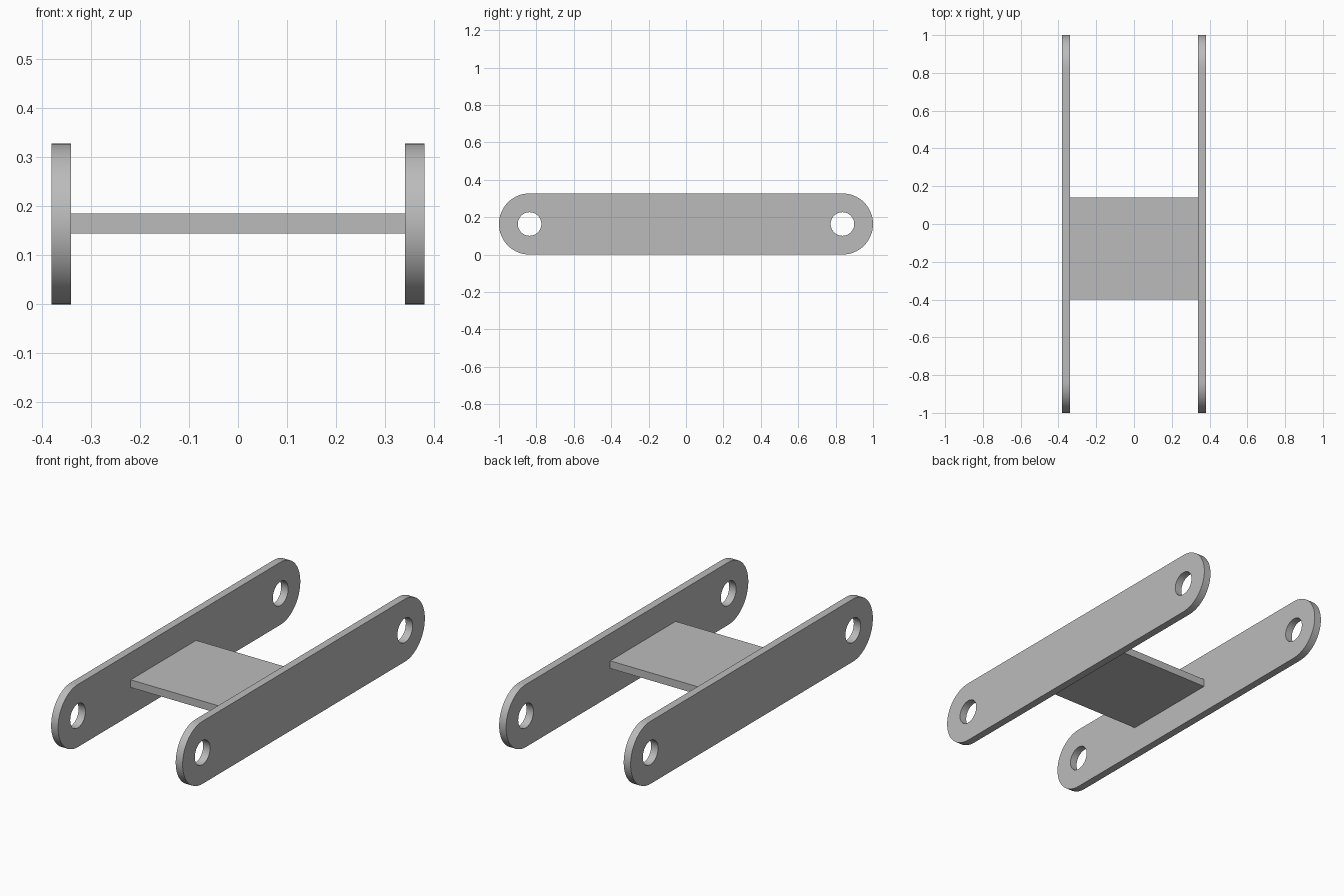
import bpy
import bmesh
from math import sin, cos, pi, radians

RADIUS = 0.1635      # rounded end of a side plate
HOLE = 0.063         # pin hole
THICK = 0.04
INNER_X = 0.34       # inner face of a side plate
PIN_Y = 1 - RADIUS
SEGS = 64

cube = bpy.data.objects.get("Cube")
if cube:
    bpy.data.objects.remove(cube, do_unlink=True)

grey = bpy.data.materials.new("light grey metal")
grey.use_nodes = True
colour = (0.5, 0.5, 0.5, 1)
grey.diffuse_color = colour
grey.node_tree.nodes["Principled BSDF"].inputs["Base Color"].default_value = colour


def finish(bm, name):
    bmesh.ops.recalc_face_normals(bm, faces=bm.faces)
    mesh = bpy.data.meshes.new(name)
    bm.to_mesh(mesh)
    bm.free()
    mesh.materials.append(grey)
    obj = bpy.data.objects.new(name, mesh)
    bpy.context.collection.objects.link(obj)
    return obj


def side_plate(name, x):
    """Long link with round ends and a pin hole at each end."""
    bm = bmesh.new()
    seams = []
    for end in (-1, 1):
        hole, rim = [], []
        for i in range(SEGS):
            c, s = cos(2 * pi * i / SEGS), sin(2 * pi * i / SEGS)
            # round on the outer half, square where it meets the shank
            r = RADIUS if c >= 0 else RADIUS / max(abs(c), abs(s))
            hole.append(bm.verts.new((x, end * (PIN_Y + HOLE * c), RADIUS + HOLE * s)))
            rim.append(bm.verts.new((x, end * (PIN_Y + r * c), RADIUS + r * s)))
        for i in range(SEGS):
            j = (i + 1) % SEGS
            bm.faces.new((hole[i], rim[i], rim[j], hole[j]))
        seams.append(rim[SEGS * 3 // 8:SEGS * 5 // 8 + 1])
    # straight shank between the two ends
    a, b = seams
    for i in range(len(a) - 1):
        bm.faces.new((a[i], a[i + 1], b[i + 1], b[i]))
    bmesh.ops.recalc_face_normals(bm, faces=bm.faces)
    solid = bmesh.ops.extrude_face_region(bm, geom=bm.faces[:], use_keep_orig=True)
    moved = [v for v in solid["geom"] if isinstance(v, bmesh.types.BMVert)]
    bmesh.ops.translate(bm, verts=moved, vec=(THICK, 0, 0))
    obj = finish(bm, name)
    bpy.ops.object.select_all(action="DESELECT")
    obj.select_set(True)
    bpy.context.view_layer.objects.active = obj
    bpy.ops.object.shade_smooth_by_angle(angle=radians(30))


side_plate("left_side_plate", INNER_X)
side_plate("right_side_plate", -INNER_X - THICK)

# Flat web joining the side plates, set towards the front
bm = bmesh.new()
bmesh.ops.create_cube(bm, size=1)
bmesh.ops.scale(bm, verts=bm.verts, vec=(2 * INNER_X, 0.54, THICK))
bmesh.ops.translate(bm, verts=bm.verts, vec=(0, -0.13, RADIUS + 0.001))
finish(bm, "cross_plate")
